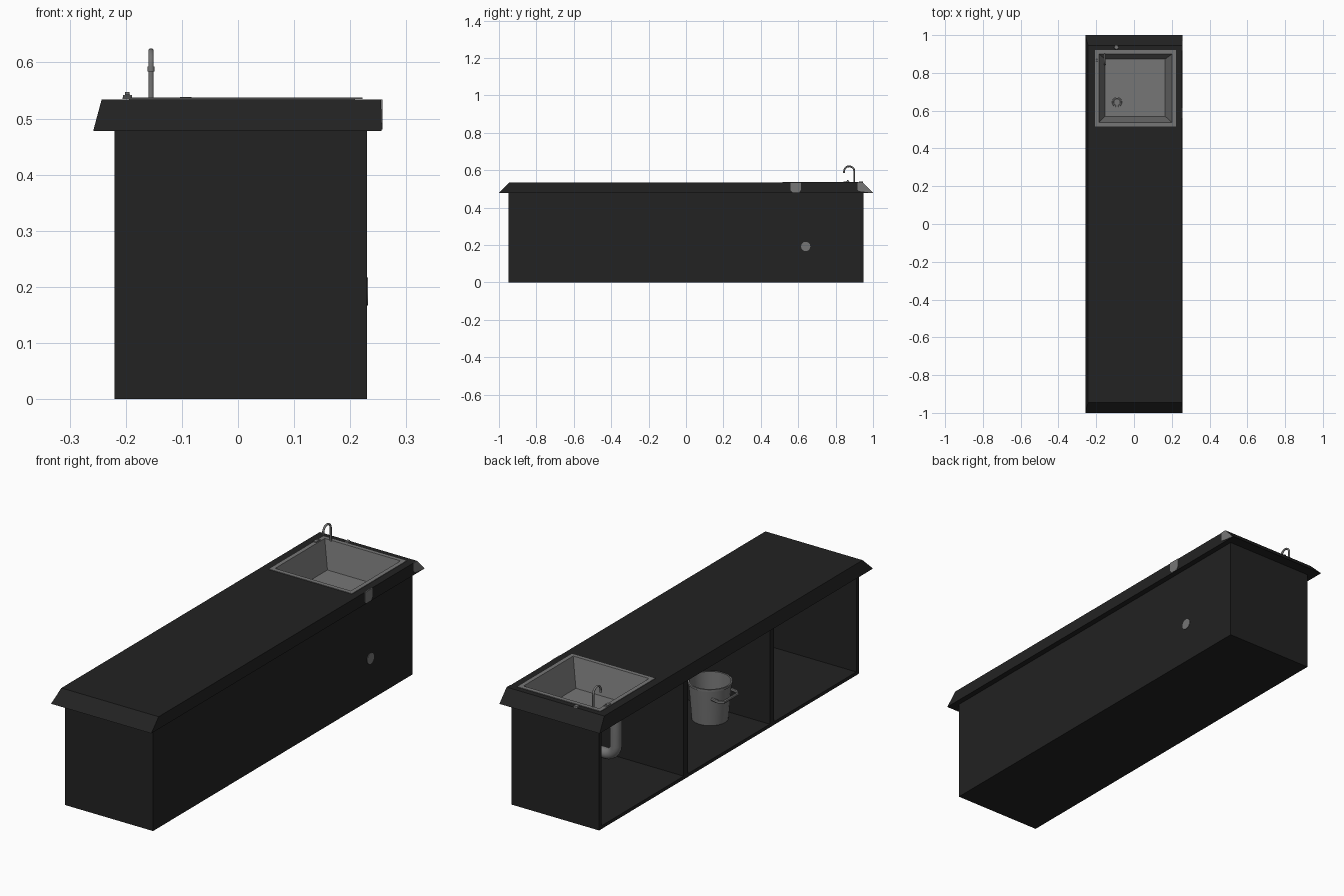
import bpy, bmesh, math
from mathutils import Vector

if "Cube" in bpy.data.objects:
    bpy.data.objects.remove(bpy.data.objects["Cube"])


def material(name, v):
    m = bpy.data.materials.new(name)
    m.diffuse_color = (v, v, v, 1)
    m.use_nodes = True
    m.node_tree.nodes["Principled BSDF"].inputs["Base Color"].default_value = m.diffuse_color
    return m


DARK = material("dark charcoal", 0.016)
GREY = material("metal grey", 0.18)


def make(name, verts, faces, mat, smooth=False, fix=True):
    me = bpy.data.meshes.new(name)
    me.from_pydata(verts, [], faces)
    bm = bmesh.new()
    bm.from_mesh(me)
    if fix:
        bmesh.ops.recalc_face_normals(bm, faces=bm.faces[:])
    bm.to_mesh(me)
    bm.free()
    ob = bpy.data.objects.new(name, me)
    bpy.context.collection.objects.link(ob)
    me.materials.append(mat)
    if smooth:
        bpy.context.view_layer.objects.active = ob
        ob.select_set(True)
        bpy.ops.object.shade_smooth_by_angle(angle=math.radians(40))
        ob.select_set(False)
    return ob


def rect(x0, x1, y0, y1, z):
    return [(x0, y0, z), (x1, y0, z), (x1, y1, z), (x0, y1, z)]


def loft(name, rings, mat, cap0=False, cap1=False, loop=False, smooth=False):
    """Join rings of equal length into a skin."""
    n, k = len(rings[0]), len(rings)
    verts = [v for r in rings for v in r]
    faces = []
    for r in range(k if loop else k - 1):
        a, b = r * n, ((r + 1) % k) * n
        faces += [(a + i, a + (i + 1) % n, b + (i + 1) % n, b + i) for i in range(n)]
    if cap0:
        faces.append(tuple(range(n))[::-1])
    if cap1:
        faces.append(tuple(range((k - 1) * n, k * n)))
    return make(name, verts, faces, mat, smooth)


def box(name, x0, x1, y0, y1, z0, z1, mat):
    return loft(name, [rect(x0, x1, y0, y1, z0), rect(x0, x1, y0, y1, z1)], mat, True, True)


def circle(cx, cy, z, r, n=24):
    return [(cx + r * math.cos(2 * math.pi * i / n), cy + r * math.sin(2 * math.pi * i / n), z)
            for i in range(n)]


def lathe(name, cx, cy, profile, mat, cap0=True, cap1=True):
    return loft(name, [circle(cx, cy, z, r) for r, z in profile], mat, cap0, cap1, smooth=True)


def tube(name, pts, r, mat, n=12):
    """Round tube along a path lying in one plane."""
    pts = [Vector(p) for p in pts]
    side = (pts[1] - pts[0]).cross(pts[-1] - pts[0]).normalized()
    rings = []
    for i, p in enumerate(pts):
        t = (pts[min(i + 1, len(pts) - 1)] - pts[max(i - 1, 0)]).normalized()
        u = t.cross(side)
        rings.append([tuple(p + r * (math.cos(2 * math.pi * j / n) * side
                                     + math.sin(2 * math.pi * j / n) * u)) for j in range(n)])
    return loft(name, rings, mat, True, True, smooth=True)


# Cabinet, open on the -x side, three bays
box("base_board", -0.22, 0.23, -0.95, 0.95, 0, 0.015, DARK)
box("rear_panel", 0.21, 0.23, -0.95, 0.95, 0.015, 0.48, DARK)
for name, y, t in (("front_end_panel", -0.941, 0.009), ("rear_end_panel", 0.941, 0.009),
                   ("front_divider", -0.315, 0.016), ("rear_divider", 0.315, 0.016)):
    box(name, -0.22, 0.21, y - t, y + t, 0.015, 0.48, DARK)

# Countertop with sloped edges and a sink opening
hole = (-0.195, 0.21, 0.53, 0.908)
loft("countertop", [rect(-0.258, 0.256, -1, 1, 0.478), rect(-0.243, 0.255, -0.945, 0.945, 0.534),
                    rect(*hole, 0.534), rect(*hole, 0.478)], DARK, loop=True)

# Grey patches on the +x edge of the countertop
for name, outline in (
        ("edge_patch", [(0.56, 0.534), (0.56, 0.492), (0.57, 0.48), (0.605, 0.48),
                        (0.615, 0.495), (0.615, 0.534)]),
        ("corner_patch", [(0.918, 0.534), (0.918, 0.495), (0.925, 0.488), (0.988, 0.48),
                          (0.995, 0.48), (0.945, 0.534)])):
    loft(name, [[(x, y, z) for y, z in outline] for x in (0.254, 0.2575)], GREY, True, True)

# Sink: rim, tapered basin, underside
loft("sink", [rect(-0.206, 0.222, 0.517, 0.92, 0.5345), rect(-0.206, 0.222, 0.517, 0.92, 0.537),
              rect(-0.186, 0.202, 0.537, 0.9, 0.537), rect(-0.153, 0.165, 0.57, 0.873, 0.41),
              rect(-0.153, 0.165, 0.57, 0.873, 0.41)][:4], GREY, cap1=True)
loft("basin_underside", [rect(-0.194, 0.209, 0.531, 0.907, 0.5345),
                         rect(-0.158, 0.17, 0.565, 0.878, 0.403)], GREY, cap1=True)
lathe("drain_ring", -0.09, 0.645, [(0.026, 0.411), (0.025, 0.413), (0.019, 0.413), (0.017, 0.4112)],
      GREY)

# Waste pipe with elbow, running out through the rear panel
bend = [(-0.04 - 0.05 * math.cos(a), 0.64, 0.242 - 0.05 * math.sin(a))
        for a in [math.pi / 2 * i / 6 for i in range(7)]]
tube("waste_pipe", [(-0.09, 0.64, 0.405)] + bend + [(0.232, 0.64, 0.192)], 0.025, GREY, 16)

# Faucet with arched spout and nozzle ring
arch = [(-0.155, 0.8725 + 0.0275 * math.cos(math.pi * i / 10),
         0.593 + 0.0275 * math.sin(math.pi * i / 10)) for i in range(11)]
tube("faucet", [(-0.155, 0.9, 0.534)] + arch + [(-0.155, 0.845, 0.586)], 0.0048, GREY)
lathe("faucet_nozzle", -0.155, 0.845, [(0.0062, 0.584), (0.0062, 0.593)], GREY)

# Tap knobs
lathe("tap_knob", -0.197, 0.865, [(0.009, 0.535), (0.007, 0.54), (0.004, 0.543), (0.004, 0.547)], GREY)
box("tap_knob_bar", -0.205, -0.189, 0.842, 0.872, 0.538, 0.542, GREY)
lathe("tap_plate", -0.093, 0.935, [(0.012, 0.534), (0.010, 0.538)], GREY)

# Bucket, with side handle, in the middle bay
bx, by = 0.02, -0.205
lathe("bucket", bx, by, [(0.078, 0.016), (0.091, 0.18), (0.095, 0.18), (0.095, 0.19),
                         (0.088, 0.19), (0.075, 0.022)], GREY)
tube("bucket_handle", [(bx - 0.055, by - 0.065, 0.142), (bx - 0.09, by - 0.065, 0.138),
                       (bx - 0.105, by - 0.052, 0.136), (bx - 0.105, by + 0.052, 0.136),
                       (bx - 0.09, by + 0.065, 0.138), (bx - 0.055, by + 0.065, 0.142)],
     0.007, GREY, 8)
